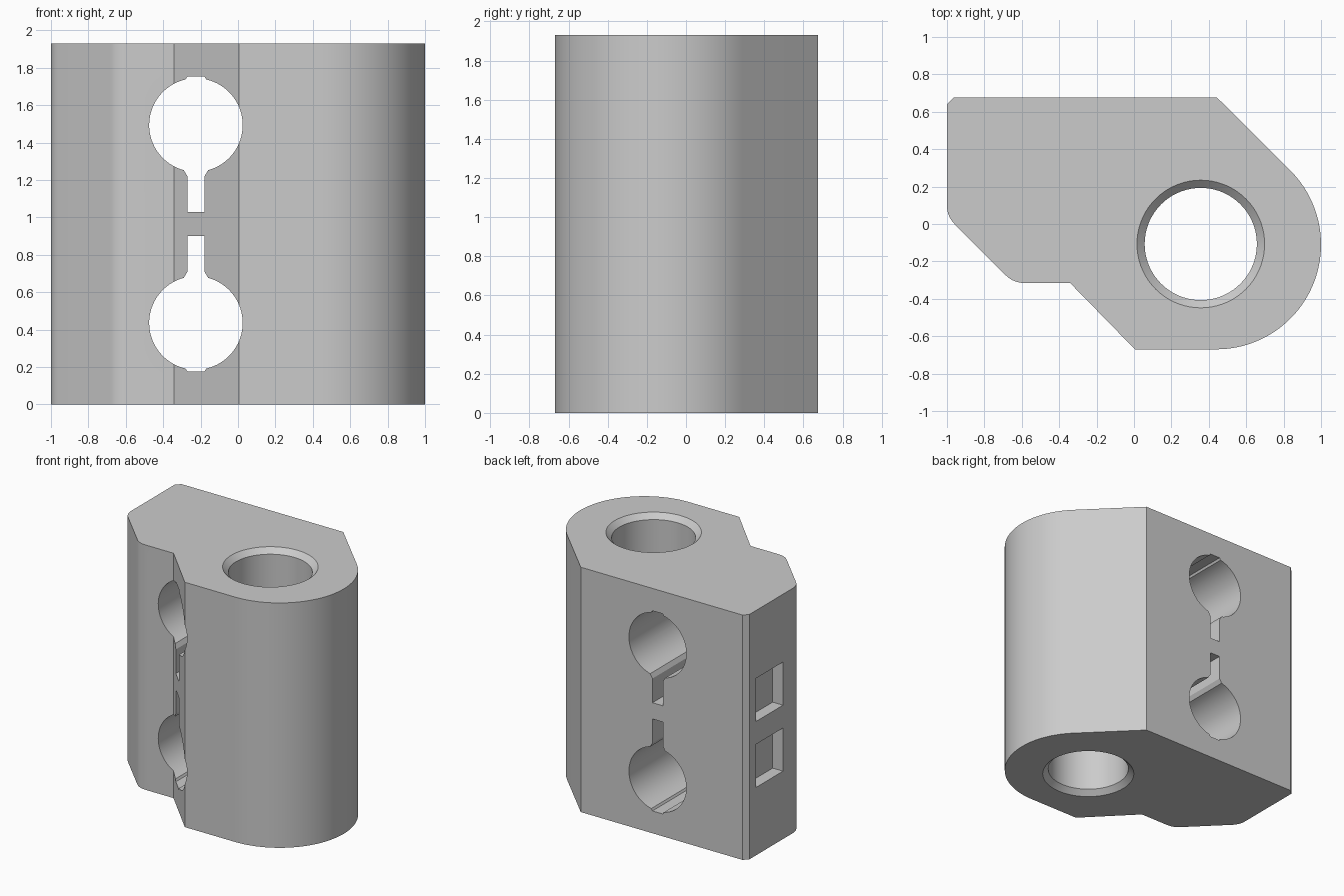
import bpy, bmesh
from math import sin, cos, radians, asin, pi

if "Cube" in bpy.data.objects:
    bpy.data.objects.remove(bpy.data.objects["Cube"])

H = 1.93          # block height
MID = H / 2       # mirror height of the keyholes and pockets


def arc(cx, cy, r, a0, a1, n):
    """Points along an arc, angles in degrees."""
    return [(cx + r * cos(radians(a0 + (a1 - a0) * i / n)),
             cy + r * sin(radians(a0 + (a1 - a0) * i / n))) for i in range(n + 1)]


def loft(name, rings):
    """Closed solid through rings of equal vertex count, capped at both ends."""
    bm = bmesh.new()
    loops = [[bm.verts.new(p) for p in ring] for ring in rings]
    n = len(loops[0])
    for a, b in zip(loops, loops[1:]):
        for i in range(n):
            j = (i + 1) % n
            bm.faces.new((a[i], a[j], b[j], b[i]))
    bm.faces.new(loops[0])
    bm.faces.new(loops[-1])
    bmesh.ops.recalc_face_normals(bm, faces=bm.faces)
    me = bpy.data.meshes.new(name)
    bm.to_mesh(me)
    bm.free()
    ob = bpy.data.objects.new(name, me)
    bpy.context.collection.objects.link(ob)
    return ob


# Clamp block: outline with a round nose, chamfered back and stepped front
outline = [(-1, 0.64), (-0.965, 0.675), (0.445, 0.675)]
outline += arc(0.44, -0.11, 0.56, 45, -90, 48)
outline += [(0.005, -0.67), (-0.342, -0.315)]
outline += arc(-0.588, -0.178, 0.137, -90, -135, 8)
outline += arc(-0.863, 0.097, 0.137, -135, -180, 8)
block = loft("clamp_block", [[(x, y, z) for x, y in outline] for z in (0, H)])

# Vertical bore with countersinks at both ends
bore = [(-0.02, 0.362), (0.04, 0.3), (H - 0.04, 0.3), (H + 0.02, 0.362)]
cutters = [loft("bore_cutter", [[(x, y, z) for x, y in arc(0.357, -0.107, r, 0, 360, 72)[:-1]]
                                for z, r in bore])]

# Keyhole section, measured from its circle centre (slot points down)
R = 0.25
top = asin(0.055 / R) * 180 / pi
low = asin(0.065 / R) * 180 / pi
key = arc(0, 0, R, 90 - top, -90 + low, 32)
key += [(0.045, -0.275), (0.045, -0.465), (-0.045, -0.465), (-0.045, -0.275)]
key += arc(0, 0, R, 270 - low, 90 + top, 32)
key += [(-0.045, 0.26), (0.045, 0.26)]

for side, tag in ((1, "upper"), (-1, "lower")):
    # Keyhole slots running front to back
    cutters.append(loft(tag + "_keyhole_cutter",
                        [[(-0.225 + x, y, MID + side * (0.529 + z)) for x, z in key]
                         for y in (-1, 1)]))
    # Shallow square pockets in the left side
    square = [(0.22, 0.09), (0.555, 0.09), (0.555, 0.43), (0.22, 0.43)]
    cutters.append(loft(tag + "_pocket_cutter",
                        [[(x, y, MID + side * z) for y, z in square]
                         for x in (-1.1, -0.91)]))

# Cut the openings
bpy.context.view_layer.objects.active = block
block.select_set(True)
for c in cutters:
    c.hide_render = True
    m = block.modifiers.new(c.name, 'BOOLEAN')
    m.operation = 'DIFFERENCE'
    m.solver = 'EXACT'
    m.object = c
    bpy.ops.object.modifier_apply(modifier=m.name)
for c in cutters:
    bpy.data.objects.remove(c)

bpy.ops.object.shade_smooth_by_angle(angle=radians(20))
